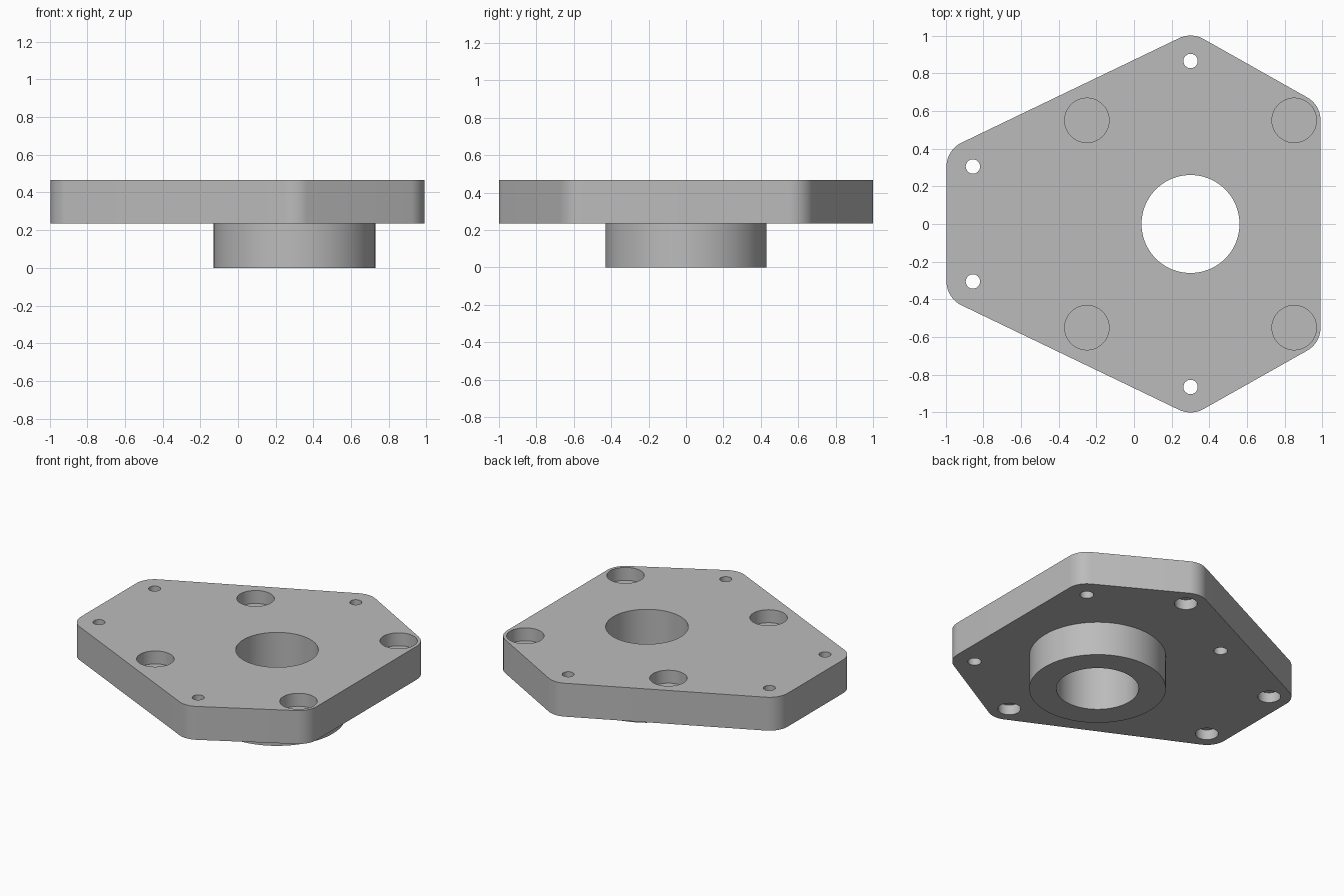
import bpy, bmesh, math

cube = bpy.data.objects.get("Cube")
if cube:
    bpy.data.objects.remove(cube, do_unlink=True)

BOTTOM, TOP = 0.235, 0.467      # plate underside and upper face
CORNER_R = 0.14
BORE_X = 0.3

grey = bpy.data.materials.new("machined_grey")
grey.use_nodes = True
colour = (0.5, 0.5, 0.5, 1)
grey.diffuse_color = colour
grey.node_tree.nodes["Principled BSDF"].inputs["Base Color"].default_value = colour


def prism(name, outline, z0, z1):
    """Extrude a closed outline from z0 to z1."""
    bm = bmesh.new()
    face = bm.faces.new([bm.verts.new((x, y, z0)) for x, y in outline])
    new = bmesh.ops.extrude_face_region(bm, geom=[face])["geom"]
    for v in new:
        if isinstance(v, bmesh.types.BMVert):
            v.co.z = z1
    bmesh.ops.recalc_face_normals(bm, faces=bm.faces)
    mesh = bpy.data.meshes.new(name)
    bm.to_mesh(mesh)
    bm.free()
    mesh.materials.append(grey)
    obj = bpy.data.objects.new(name, mesh)
    bpy.context.collection.objects.link(obj)
    return obj


def arc(x, y, r, start, end, steps):
    angles = [start + (end - start) * i / steps for i in range(steps + 1)]
    return [(x + r * math.cos(a), y + r * math.sin(a)) for a in angles]


def disc(name, x, y, r, z0, z1, sides=48):
    return prism(name, arc(x, y, r, 0, math.tau, sides)[:-1], z0, z1)


def combine(target, tool, operation):
    """Apply one boolean and discard the tool."""
    mod = target.modifiers.new("shape", "BOOLEAN")
    mod.operation, mod.solver, mod.object = operation, "EXACT", tool
    bpy.context.view_layer.objects.active = target
    bpy.ops.object.modifier_apply(modifier=mod.name)
    bpy.data.objects.remove(tool, do_unlink=True)


# Plate outline: rounded corners, each tangent to its two straight sides
centres = [(0.85, -0.55), (0.85, 0.55), (0.3, 0.86),
           (-0.855, 0.305), (-0.855, -0.305), (0.3, -0.86)]
outline = []
for i, (x, y) in enumerate(centres):
    px, py = centres[i - 1]
    nx, ny = centres[(i + 1) % len(centres)]
    start = math.atan2(y - py, x - px) - math.pi / 2
    turn = (math.atan2(ny - y, nx - x) - math.pi / 2 - start) % math.tau
    outline += arc(x, y, CORNER_R, start, start + turn, 10)
plate = prism("flange_plate", outline, BOTTOM, TOP)

# Round boss under the plate, with the main bore through both
combine(plate, disc("boss", BORE_X, 0, 0.43, 0, BOTTOM + 0.05, 96), "UNION")
combine(plate, disc("bore_cutter", BORE_X, 0, 0.26, -0.1, 1, 96), "DIFFERENCE")

for side in (1, -1):
    # Through holes, counterbored from below
    for x, y in ((0.3, 0.865), (-0.855, 0.305)):
        combine(plate, disc("hole_cutter", x, side * y, 0.038, 0, 1), "DIFFERENCE")
        combine(plate, disc("counterbore_cutter", x, side * y, 0.072, 0.1, BOTTOM + 0.07), "DIFFERENCE")
    # Wide pockets from above, with narrow blind holes from below
    for x in (-0.25, 0.85):
        combine(plate, disc("pocket_cutter", x, side * 0.55, 0.118, TOP - 0.09, 1), "DIFFERENCE")
        combine(plate, disc("blind_hole_cutter", x, side * 0.55, 0.043, 0.1, BOTTOM + 0.12), "DIFFERENCE")

bpy.ops.object.select_all(action="DESELECT")
plate.select_set(True)
bpy.context.view_layer.objects.active = plate
bpy.ops.object.shade_smooth_by_angle(angle=math.radians(30))
